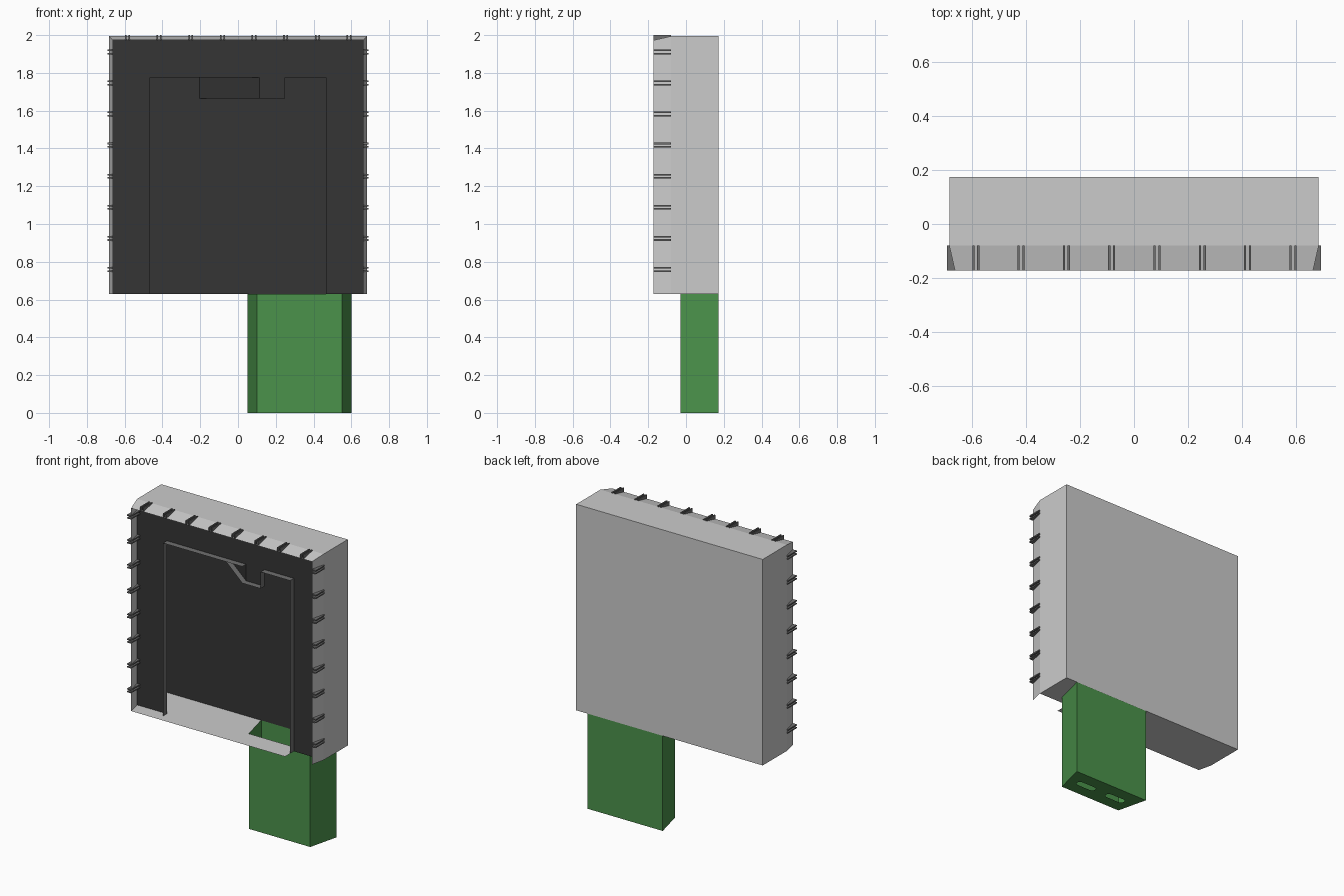
import bpy, bmesh, math

if "Cube" in bpy.data.objects:
    bpy.data.objects.remove(bpy.data.objects["Cube"])

def material(name, rgb):
    m = bpy.data.materials.new(name)
    m.diffuse_color = (*rgb, 1)
    m.use_nodes = True
    m.node_tree.nodes["Principled BSDF"].inputs["Base Color"].default_value = m.diffuse_color
    return m

DARK = material("dark_interior", (0.035, 0.035, 0.035))
GREEN = material("green_plastic", (0.07, 0.29, 0.07))
TRIM = material("trim_grey", (0.16, 0.16, 0.16))

def mesh_object(name, bm, mat=None):
    me = bpy.data.meshes.new(name)
    bm.to_mesh(me)
    bm.free()
    ob = bpy.data.objects.new(name, me)
    bpy.context.collection.objects.link(ob)
    if mat:
        me.materials.append(mat)
    return ob

def add_face(bm, pts):
    return bm.faces.new([bm.verts.new(p) for p in pts])

def loft(bm, rings, closed=False):
    """Join matching point rows with quads."""
    rows = [[bm.verts.new(p) for p in r] for r in rings]
    for a, b in zip(rows, rows[1:]):
        n = len(a)
        for i in range(n if closed else n - 1):
            j = (i + 1) % n
            bm.faces.new((a[i], a[j], b[j], b[i]))

def add_box(bm, lo, hi):
    r = bmesh.ops.create_cube(bm, size=1)
    for v in r["verts"]:
        v.co = [(l + h) / 2 + c * (h - l) for l, h, c in zip(lo, hi, v.co)]

W, TOP, FLOOR = 0.683, 1.994, 0.63
FRONT, PANEL, BACK = -0.172, -0.08, 0.173
TAPER = 0.021

# housing: thin walls tapering in at the open front, plus back sheet
def arch(y, inset):
    w, t = W - inset, TOP - inset
    return [(-w, y, FLOOR), (-w, y, t), (w, y, t), (w, y, FLOOR)]

bm = bmesh.new()
loft(bm, [arch(BACK, 0), arch(PANEL, 0), arch(FRONT, TAPER)])
add_face(bm, arch(BACK, 0)[::1])
bmesh.ops.remove_doubles(bm, verts=bm.verts, dist=1e-5)
bmesh.ops.recalc_face_normals(bm, faces=bm.faces)
mesh_object("housing", bm)

# floor, cut out for the grip and open at the front right
bm = bmesh.new()
floor = [(-W, BACK), (-W, PANEL), (-W + TAPER, FRONT), (0.465, FRONT),
         (0.465, PANEL), (W, PANEL), (W, BACK), (0.6, BACK),
         (0.55, -0.03), (0.1, -0.03), (0.05, BACK)]
add_face(bm, [(x, y, FLOOR) for x, y in floor])
mesh_object("floor", bm)

# dark lining on the inside of the back
bm = bmesh.new()
add_face(bm, [(-W, 0.168, FLOOR), (W, 0.168, FLOOR), (W, 0.168, TOP), (-W, 0.168, TOP)])
mesh_object("back_lining", bm, DARK)

# front panel with doorway and hanging tab, and slanted guide behind the tab
D, H, LOW, T0, T1 = 0.465, 1.775, 1.665, 0.115, 0.25
RX, RY = -0.205, 0.165
bm = bmesh.new()
panel = [(-W, FLOOR), (-D, FLOOR), (-D, H), (T0, H), (T0, LOW), (T1, LOW),
         (T1, H), (D, H), (D, FLOOR), (W, FLOOR), (W, TOP), (-W, TOP)]
add_face(bm, [(x, PANEL, z) for x, z in panel])
add_face(bm, [(RX, RY, LOW), (T0, PANEL, LOW), (T0, PANEL, H), (RX, RY, H)])
mesh_object("front_panel", bm, DARK)

# thin lip around the doorway edge
bm = bmesh.new()
lips = [[(-D, PANEL, FLOOR), (-D, PANEL, H), (T0, PANEL, H)],
        [(RX, RY, LOW), (T0, PANEL, LOW), (T1, PANEL, LOW),
         (T1, PANEL, H), (D, PANEL, H), (D, PANEL, FLOOR)]]
for lip in lips:
    loft(bm, [lip, [(x, y - 0.04, z) for x, y, z in lip]])
mesh_object("doorway_lip", bm, TRIM)

# paired clip fins along both sides and the top
bm = bmesh.new()
for i in range(8):
    z = 0.76 + i * 0.1643
    x = -0.585 + i * 0.1675
    for d in (-0.009, 0.009):
        for s in (-1, 1):
            a, b = sorted((s * 0.662, s * 0.691))
            add_box(bm, (a, FRONT, z + d - 0.004), (b, PANEL, z + d + 0.004))
        add_box(bm, (x + d - 0.004, FRONT, 1.971), (x + d + 0.004, PANEL, 2.0))
mesh_object("clip_fins", bm, TRIM)

# grip: open-topped tapered tube
section = [(0.05, 0.172), (0.1, -0.03), (0.55, -0.03), (0.6, 0.172)]
bm = bmesh.new()
loft(bm, [[(x, y, z) for x, y in section] for z in (0, FLOOR)], closed=True)
bmesh.ops.recalc_face_normals(bm, faces=bm.faces)
mesh_object("grip", bm, GREEN)

# grip base with two rounded slots
def slot(cx, cy, half, r, n=8):
    pts = []
    for s in (1, -1):
        for k in range(n + 1):
            a = -math.pi / 2 + math.pi * k / n
            pts.append((cx + s * (half - r + r * math.cos(a)), cy + s * r * math.sin(a)))
    return pts

bm = bmesh.new()
edges = []
for outline in (section, slot(0.21, 0.07, 0.07, 0.022), slot(0.44, 0.07, 0.07, 0.022)):
    vs = [bm.verts.new((x, y, 0)) for x, y in outline]
    edges += [bm.edges.new((vs[i - 1], vs[i])) for i in range(len(vs))]
bmesh.ops.triangle_fill(bm, use_beauty=True, use_dissolve=False, edges=edges, normal=(0, 0, -1))
mesh_object("grip_base", bm, GREEN)
